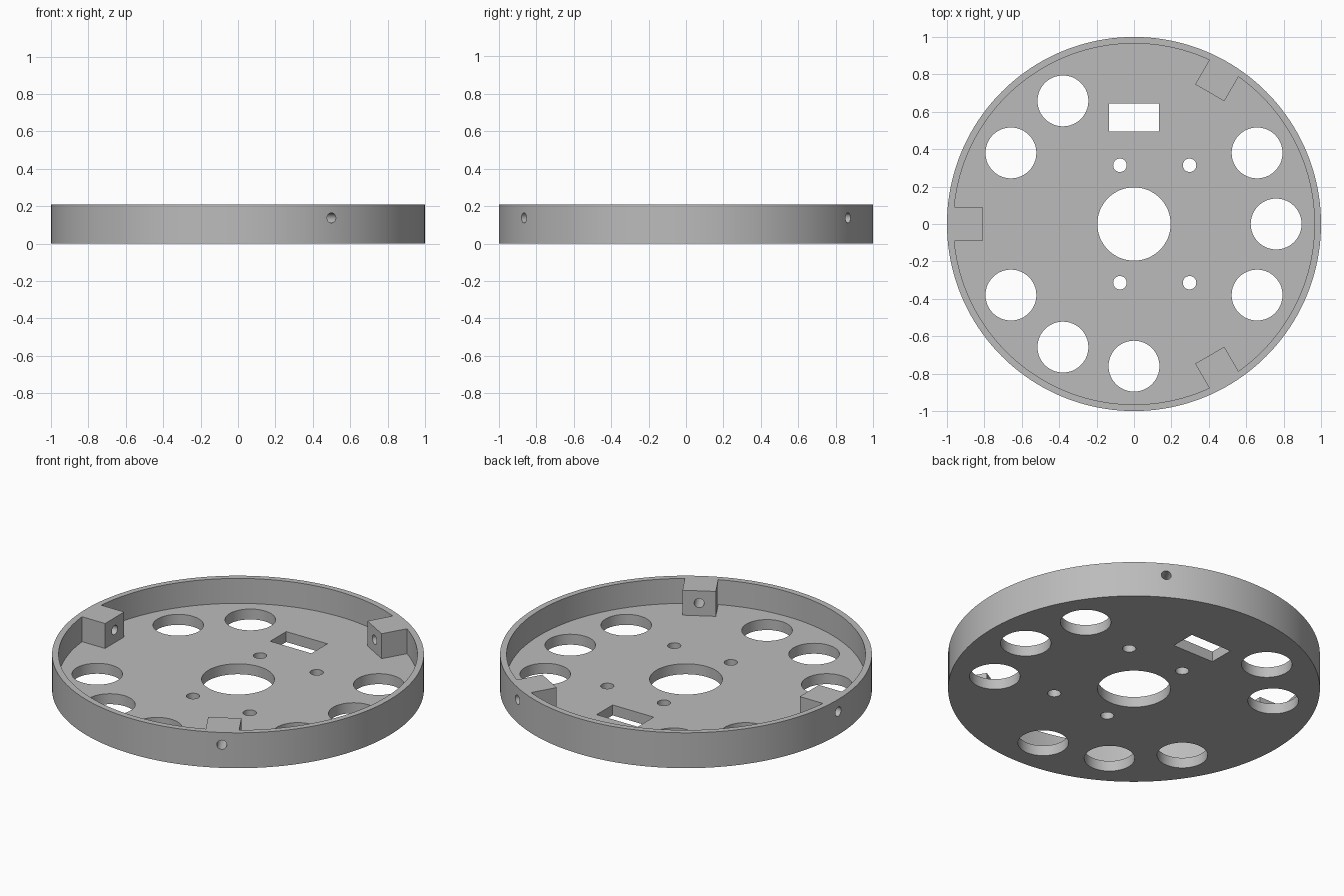
import bpy
from math import radians, cos, sin
from mathutils import Matrix

if "Cube" in bpy.data.objects:
    bpy.data.objects.remove(bpy.data.objects["Cube"], do_unlink=True)

HEIGHT = 0.21
FLOOR = 0.062
RIM_INNER = 0.965

grey = bpy.data.materials.new("plain grey")
grey.use_nodes = True
grey.diffuse_color = (0.5, 0.5, 0.5, 1)
grey.node_tree.nodes["Principled BSDF"].inputs["Base Color"].default_value = (0.5, 0.5, 0.5, 1)


def cylinder(name, radius, z0, z1, x=0, y=0, sides=64):
    bpy.ops.mesh.primitive_cylinder_add(vertices=sides, radius=radius, depth=z1 - z0,
                                        location=(x, y, (z0 + z1) / 2))
    obj = bpy.context.object
    obj.name = name
    return obj


def box(name, x0, x1, y0, y1, z0, z1, turn=0):
    bpy.ops.mesh.primitive_cube_add(size=1)
    obj = bpy.context.object
    obj.name = name
    move = Matrix.Translation(((x0 + x1) / 2, (y0 + y1) / 2, (z0 + z1) / 2))
    size = Matrix.Diagonal((x1 - x0, y1 - y0, z1 - z0, 1))
    obj.data.transform(Matrix.Rotation(turn, 4, 'Z') @ move @ size)
    return obj


def cut(target, cutter):
    """Subtract the cutter from the target and remove the cutter."""
    mod = target.modifiers.new("cut", 'BOOLEAN')
    mod.operation = 'DIFFERENCE'
    mod.solver = 'EXACT'
    mod.object = cutter
    bpy.ops.object.select_all(action='DESELECT')
    bpy.context.view_layer.objects.active = target
    target.select_set(True)
    bpy.ops.object.modifier_apply(modifier=mod.name)
    bpy.data.objects.remove(cutter, do_unlink=True)


# Round tray and its hollow; the hollow leaves three mounting blocks on the wall
tray = cylinder("round_tray", 1, 0, HEIGHT, sides=160)
hollow = cylinder("hollow", RIM_INNER, FLOOR, HEIGHT + 0.1, sides=160)
block_angles = [radians(a) for a in (60, 180, 300)]
for a in block_angles:
    cut(hollow, box("block_space", 0.81, 1.1, -0.09, 0.09, 0, HEIGHT + 0.2, a))
cut(tray, hollow)

# Radial screw holes through the mounting blocks
for a in block_angles:
    hole = cylinder("screw_hole", 0.027, -0.2, 0.2, sides=32)
    hole.location = (0, 0, 0)
    hole.data.transform(Matrix.Translation((0.9 * cos(a), 0.9 * sin(a), 0.137))
                        @ Matrix.Rotation(a, 4, 'Z') @ Matrix.Rotation(radians(90), 4, 'Y'))
    cut(tray, hole)

# Ring of large holes through the floor
for deg in (0, 30, 120, 150, 210, 240, 270, 330):
    a = radians(deg)
    cut(tray, cylinder("large_hole", 0.136, -0.1, 0.1, 0.76 * cos(a), 0.76 * sin(a)))

# Centre hole, four small bolt holes and the rectangular slot
cut(tray, cylinder("centre_hole", 0.196, -0.1, 0.1))
for x in (-0.075, 0.297):
    for y in (-0.314, 0.314):
        cut(tray, cylinder("bolt_hole", 0.036, -0.1, 0.1, x, y, 32))
cut(tray, box("slot", -0.135, 0.135, 0.495, 0.645, -0.1, 0.1))

# Finish
tray.data.materials.clear()
tray.data.materials.append(grey)
bpy.ops.object.select_all(action='DESELECT')
tray.select_set(True)
bpy.context.view_layer.objects.active = tray
bpy.ops.object.shade_smooth_by_angle(angle=radians(30))
